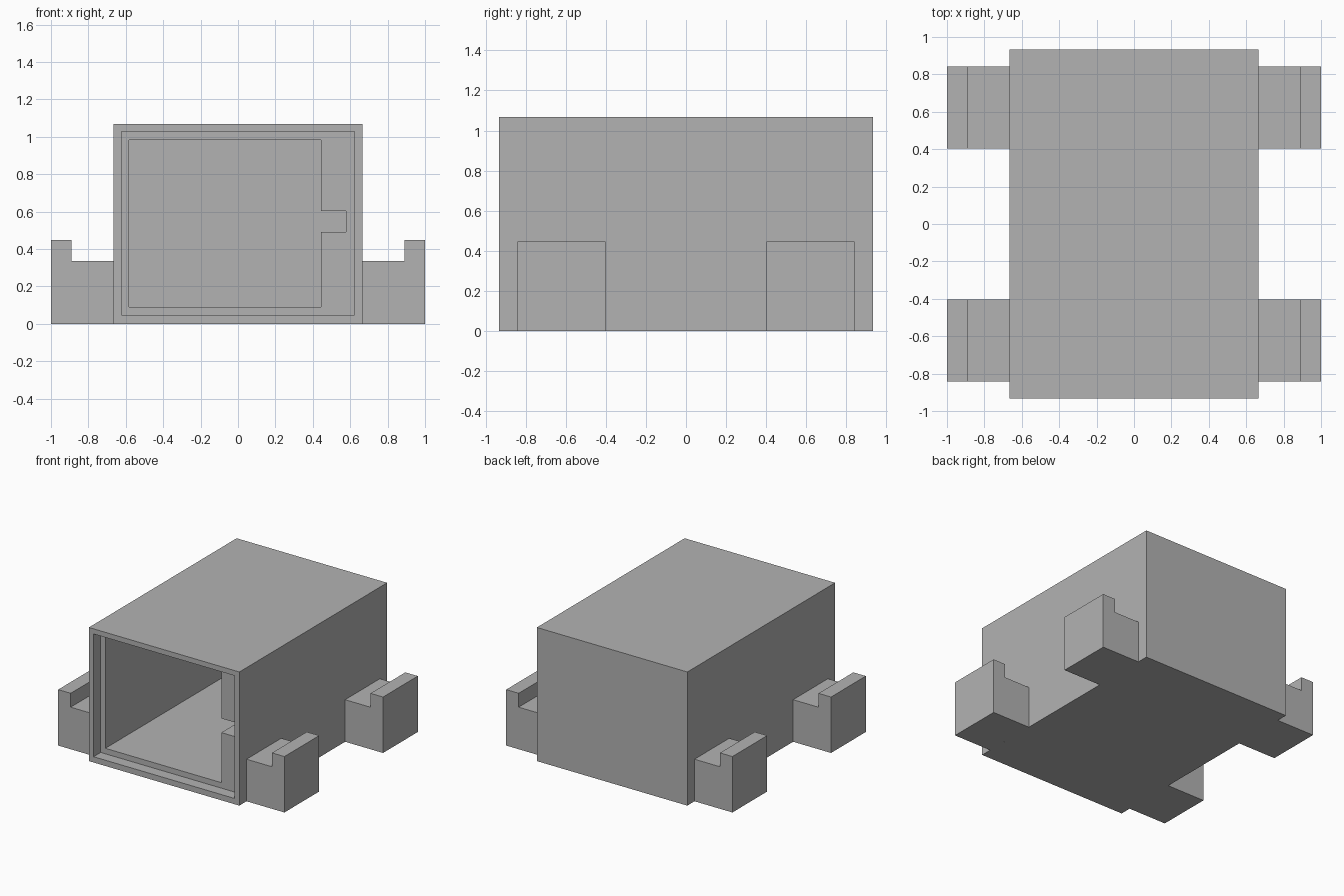
import bpy
import bmesh

cube = bpy.data.objects.get("Cube")
if cube:
    bpy.data.objects.remove(cube, do_unlink=True)

# Single grey finish
grey = bpy.data.materials.new("plain grey")
grey.use_nodes = True
colour = (0.45, 0.45, 0.45, 1.0)
grey.diffuse_color = colour
grey.node_tree.nodes["Principled BSDF"].inputs["Base Color"].default_value = colour


def finish(name, bm):
    bmesh.ops.recalc_face_normals(bm, faces=bm.faces[:])
    mesh = bpy.data.meshes.new(name)
    bm.to_mesh(mesh)
    bm.free()
    mesh.materials.append(grey)
    obj = bpy.data.objects.new(name, mesh)
    bpy.context.collection.objects.link(obj)
    return obj


def loop(bm, outline, y):
    """Closed loop of vertices for an x-z outline at depth y."""
    return [bm.verts.new((x, y, z)) for x, z in outline]


def walls(bm, a, b):
    """Quads joining two loops of equal length."""
    n = len(a)
    for i in range(n):
        j = (i + 1) % n
        bm.faces.new((a[i], a[j], b[j], b[i]))


def rim(bm, outer, inner):
    """Flat face with a hole, between two loops."""
    edges = []
    for ring in (outer, inner):
        for a, b in zip(ring, ring[1:] + ring[:1]):
            edges.append(bm.edges.get((a, b)) or bm.edges.new((a, b)))
    bmesh.ops.triangle_fill(bm, edges=edges, use_beauty=True, normal=(0, -1, 0))


def rectangle(x0, x1, z0, z1):
    return [(x0, z0), (x1, z0), (x1, z1), (x0, z1)]


# Hollow housing: outer shell, door rebate, cavity with a latch groove
FRONT, BACK = -0.933, 0.933
REBATE_Y, CAVITY_Y = -0.843, 0.85
shell = rectangle(-0.665, 0.665, 0, 1.068)
rebate = rectangle(-0.624, 0.624, 0.046, 1.027)
cavity = [(-0.582, 0.09), (0.443, 0.09), (0.443, 0.49), (0.578, 0.49),
          (0.578, 0.603), (0.443, 0.603), (0.443, 0.983), (-0.582, 0.983)]

bm = bmesh.new()
shell_front, shell_back = loop(bm, shell, FRONT), loop(bm, shell, BACK)
rebate_front, rebate_back = loop(bm, rebate, FRONT), loop(bm, rebate, REBATE_Y)
cavity_front, cavity_back = loop(bm, cavity, REBATE_Y), loop(bm, cavity, CAVITY_Y)
walls(bm, shell_front, shell_back)
walls(bm, rebate_front, rebate_back)
walls(bm, cavity_front, cavity_back)
bm.faces.new(shell_back)
bm.faces.new(cavity_back)
rim(bm, shell_front, rebate_front)
rim(bm, rebate_back, cavity_front)
finish("housing", bm)

# Stepped side brackets, mirrored to all four corners
bracket = [(0.665, 0), (1.0, 0), (1.0, 0.447), (0.89, 0.447),
           (0.89, 0.336), (0.665, 0.336)]
bm = bmesh.new()
near, far = loop(bm, bracket, -0.842), loop(bm, bracket, -0.403)
walls(bm, near, far)
bm.faces.new(near)
bm.faces.new(far)
brackets = finish("side_brackets", bm)
mirror = brackets.modifiers.new("four corners", "MIRROR")
mirror.use_axis = (True, True, False)
mirror.use_mirror_merge = False
